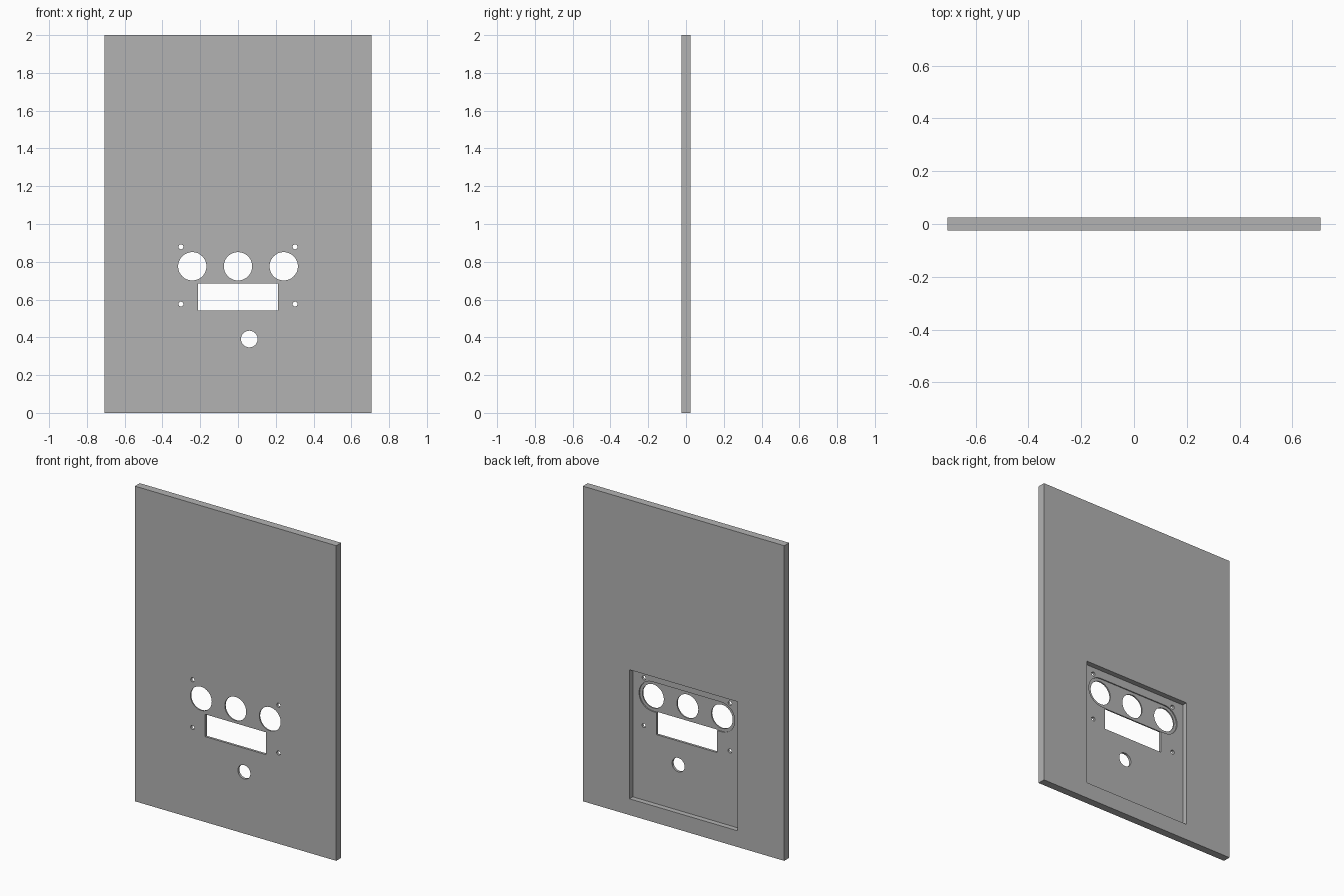
import bpy
import bmesh
import math
from mathutils import Matrix, Vector

if "Cube" in bpy.data.objects:
    bpy.data.objects.remove(bpy.data.objects["Cube"], do_unlink=True)

HALF_T = 0.0245      # half the panel thickness
POCKET_Y = -0.009    # floor of the rear pocket
SLOT_Y = -0.016      # floor of the shallow slot inside the pocket
BEYOND = 0.1         # cutters reach past the panel faces

grey = bpy.data.materials.new("panel grey")
grey.use_nodes = True
grey.diffuse_color = (0.45, 0.45, 0.45, 1)
grey.node_tree.nodes["Principled BSDF"].inputs["Base Color"].default_value = grey.diffuse_color


def prism(name, outline, y0, y1):
    """Extrude an (x, z) outline from y0 to y1."""
    bm = bmesh.new()
    face = bm.faces.new([bm.verts.new((x, y0, z)) for x, z in outline])
    ext = bmesh.ops.extrude_face_region(bm, geom=[face])["geom"]
    moved = [v for v in ext if isinstance(v, bmesh.types.BMVert)]
    bmesh.ops.translate(bm, verts=moved, vec=(0, y1 - y0, 0))
    bmesh.ops.recalc_face_normals(bm, faces=bm.faces)
    mesh = bpy.data.meshes.new(name)
    bm.to_mesh(mesh)
    bm.free()
    mesh.materials.append(grey)
    obj = bpy.data.objects.new(name, mesh)
    bpy.context.collection.objects.link(obj)
    return obj


def rect(x0, x1, z0, z1):
    return [(x0, z0), (x1, z0), (x1, z1), (x0, z1)]


def arc(cx, cz, r, start=0.0, sweep=math.tau, n=48):
    count = n if sweep == math.tau else n + 1
    return [(cx + r * math.cos(start + sweep * i / n),
             cz + r * math.sin(start + sweep * i / n)) for i in range(count)]


def cut(target, outline, y0=-BEYOND, y1=BEYOND):
    cutter = prism("cutter", outline, y0, y1)
    cutter.hide_render = True
    mod = target.modifiers.new("cut", "BOOLEAN")
    mod.operation = "DIFFERENCE"
    mod.solver = "EXACT"
    mod.object = cutter
    bpy.context.view_layer.objects.active = target
    bpy.ops.object.modifier_apply(modifier=mod.name)
    bpy.data.objects.remove(cutter, do_unlink=True)


# Main panel
panel = prism("panel", rect(-0.707, 0.707, 0, 2), -HALF_T, HALF_T)

# Rear pocket, then the rounded slot behind the three round openings
DIAL_X, DIAL_Z = 0.242, 0.776
cut(panel, rect(-0.38, 0.38, 0.103, 0.922), POCKET_Y)
slot = (arc(DIAL_X, DIAL_Z, 0.094, -math.pi / 2, math.pi, 24)
        + arc(-DIAL_X, DIAL_Z, 0.094, math.pi / 2, math.pi, 24))
cut(panel, slot, SLOT_Y)

# Three round openings
for x in (-DIAL_X, 0, DIAL_X):
    cut(panel, arc(x, DIAL_Z, 0.075))

# Display window and single button hole
cut(panel, rect(-0.213, 0.213, 0.542, 0.684))
cut(panel, arc(0.06, 0.391, 0.044))

# Four screw holes
for x in (-0.302, 0.302):
    for z in (0.576, 0.879):
        cut(panel, arc(x, z, 0.013, n=24))

# Smooth hole walls, sharp edges kept
bpy.ops.object.select_all(action="DESELECT")
panel.select_set(True)
bpy.context.view_layer.objects.active = panel
bpy.ops.object.shade_smooth_by_angle(angle=math.radians(30))
